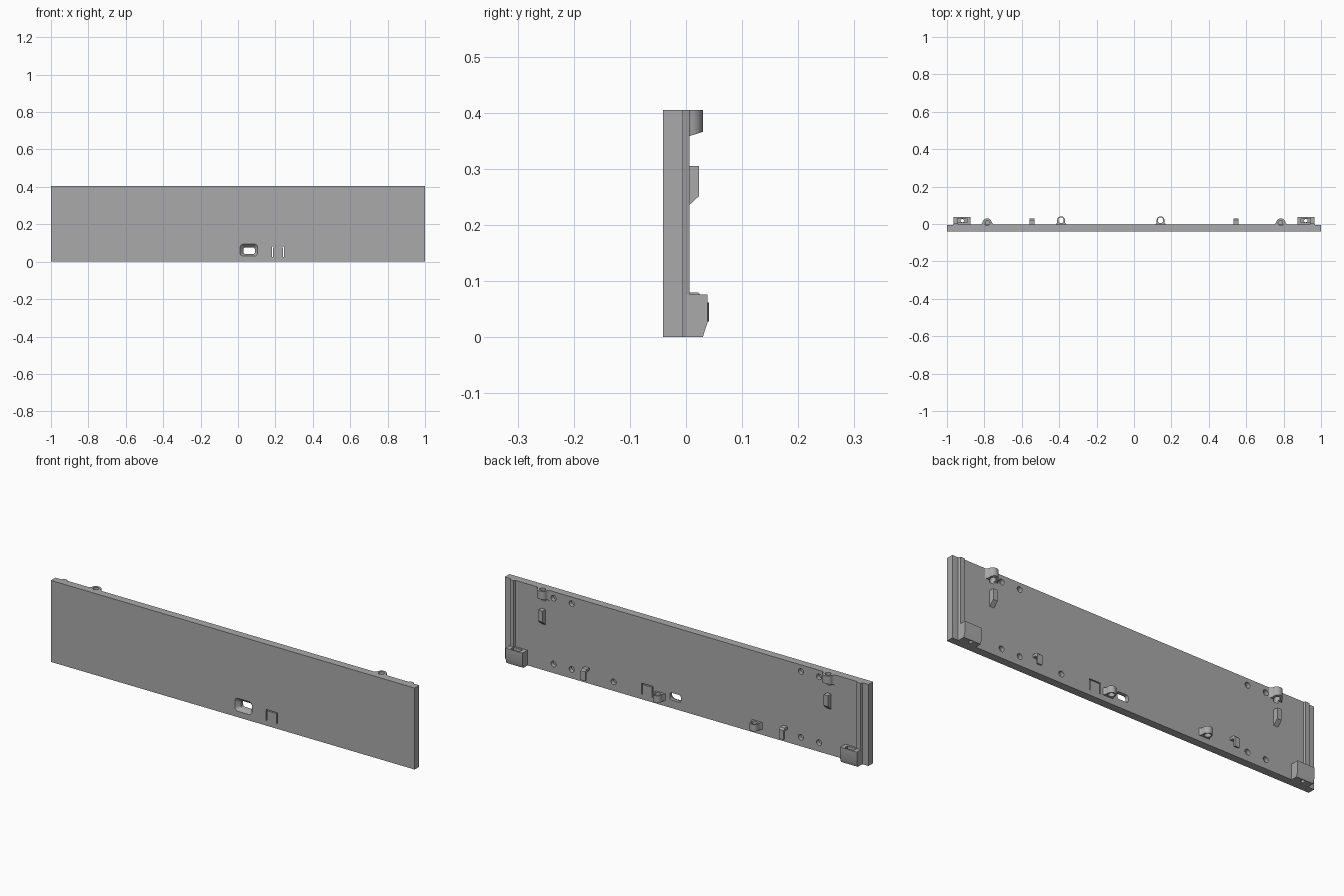
import bpy, bmesh
from math import sin, cos, pi

cube = bpy.data.objects.get("Cube")
if cube:
    bpy.data.objects.remove(cube, do_unlink=True)

grey = bpy.data.materials.new("mid_grey")
grey.use_nodes = True
COLOUR = (0.4, 0.4, 0.4, 1)
grey.diffuse_color = COLOUR
grey.node_tree.nodes["Principled BSDF"].inputs["Base Color"].default_value = COLOUR

FACE = -0.002   # rear surface of the panel
FRONT = -0.041
TOP = 0.405
ROOT = -0.012   # how deep attached parts sink into the panel


def arc(cx, cy, r, a0=0, a1=2 * pi, n=24, closed=True):
    steps = n if closed else n - 1
    return [(cx + r * cos(a0 + (a1 - a0) * i / steps),
             cy + r * sin(a0 + (a1 - a0) * i / steps)) for i in range(n)]


def rounded(cx, cy, w, h, r):
    pts = []
    for k, (sx, sy) in enumerate(((1, 1), (-1, 1), (-1, -1), (1, -1))):
        pts += arc(cx + sx * (w / 2 - r), cy + sy * (h / 2 - r), r,
                   k * pi / 2, (k + 1) * pi / 2, 6, False)
    return pts


def place(axis, a, b, t):
    return {"x": (t, a, b), "y": (a, t, b), "z": (a, b, t)}[axis]


def loft(name, first, last, axis, lo, hi):
    """Solid between two outlines lying across an axis."""
    bm = bmesh.new()
    rings = [[bm.verts.new(place(axis, a, b, t)) for a, b in pts]
             for pts, t in ((first, lo), (last, hi))]
    n = len(first)
    bm.faces.new(rings[0])
    bm.faces.new(rings[1])
    for i in range(n):
        j = (i + 1) % n
        bm.faces.new((rings[0][i], rings[0][j], rings[1][j], rings[1][i]))
    bmesh.ops.recalc_face_normals(bm, faces=bm.faces)
    mesh = bpy.data.meshes.new(name)
    bm.to_mesh(mesh)
    bm.free()
    mesh.materials.append(grey)
    ob = bpy.data.objects.new(name, mesh)
    bpy.context.collection.objects.link(ob)
    return ob


def prism(name, pts, axis, lo, hi):
    return loft(name, pts, pts, axis, lo, hi)


def box(name, x, y, z):
    return prism(name, [(x[0], y[0]), (x[1], y[0]), (x[1], y[1]), (x[0], y[1])], "z", *z)


def activate(ob):
    bpy.ops.object.select_all(action="DESELECT")
    ob.select_set(True)
    bpy.context.view_layer.objects.active = ob


def cut(target, cutter):
    activate(target)
    mod = target.modifiers.new("cut", "BOOLEAN")
    mod.operation, mod.solver, mod.object = "DIFFERENCE", "EXACT", cutter
    bpy.ops.object.modifier_apply(modifier=mod.name)
    bpy.data.objects.remove(cutter, do_unlink=True)


# Panel with low end strips and an upright rib near each end
half = [(1, FRONT), (1, -0.005), (0.968, -0.005), (0.964, 0.006),
        (0.943, 0.006), (0.94, FACE)]
panel = prism("panel", half + [(-x, y) for x, y in reversed(half)], "z", 0, TOP)
parts = [panel]

# Flared window through the panel
cut(panel, loft("window_cutter", rounded(0.058, 0.062, 0.095, 0.065, 0.018),
                rounded(0.06, 0.058, 0.06, 0.036, 0.01), "y", FRONT - 0.0005, -0.02))
cut(panel, prism("window_back_cutter", rounded(0.06, 0.058, 0.06, 0.036, 0.01),
                 "y", -0.025, 0.02))

# Spring button freed by a thin three-sided slot
outer, inner = (0.183, 0.245, 0.08), (0.188, 0.24, 0.075)
slot = [(outer[0], 0.025), (outer[0], outer[2]), (outer[1], outer[2]), (outer[1], 0.025),
        (inner[1], 0.025), (inner[1], inner[2]), (inner[0], inner[2]), (inner[0], 0.025)]
cut(panel, prism("button_slot_cutter", slot, "y", -0.06, 0.03))

# Blind peg holes in the rear
pegs = [(s * x, z) for s in (-1, 1) for x in (0.63, 0.73) for z in (0.045, 0.372)]
for x, z in pegs + [(0.4, 0.045)]:
    cut(panel, prism("peg_cutter", arc(x, z, 0.014), "y", -0.022, 0.02))

for s, side in ((-1, "right"), (1, "left")):
    # Screw ear at the top edge, sloping underneath
    cx = s * 0.785
    ear_outline = ([(cx + 0.036, ROOT), (cx + 0.036, FACE), (cx + 0.028, 0.003)]
                   + arc(cx, 0.005, 0.025, 0.1, pi - 0.1, 20, False)
                   + [(cx - 0.028, 0.003), (cx - 0.036, FACE), (cx - 0.036, ROOT)])
    ear = prism(side + "_screw_ear", ear_outline, "z", 0.356, TOP)
    for v in ear.data.vertices:
        if v.co.z < 0.38:
            v.co.z += 0.33 * max(v.co.y, 0)
    for target in (panel, ear):
        cut(target, prism("screw_cutter", arc(cx, 0.005, 0.014), "z", 0.345, TOP + 0.01))

    # Wedge stop below the ear
    wedge = [(ROOT, 0.305), (0.023, 0.305), (0.023, 0.251), (FACE, 0.228), (ROOT, 0.228)]
    stop = prism(side + "_wedge_stop", wedge, "x", cx - 0.012, cx + 0.012)

    # Cable hook
    hook = [(ROOT, 0.079), (0.022, 0.079), (0.03, 0.071), (0.03, 0.025),
            (0.021, 0.025), (0.021, 0.062), (0.016, 0.066), (ROOT, 0.066)]
    cable = prism(side + "_cable_hook", hook, "x", s * 0.545 - 0.013, s * 0.545 + 0.013)

    # Corner socket with an open pocket and a screw hole
    body = [(ROOT, 0), (0.03, 0), (0.038, 0.025), (0.038, 0.076), (ROOT, 0.076)]
    xs = sorted((s * 0.873, s * 0.966))
    socket = prism(side + "_corner_socket", body, "x", *xs)
    px = sorted((s * 0.893, s * 0.943))
    cut(socket, box("pocket_cutter", px, (0.008, 0.03), (0.03, 0.1)))
    cut(socket, prism("socket_hole_cutter", arc(s * 0.918, 0.018, 0.009), "z", -0.01, 0.05))
    parts += [ear, stop, cable, socket]

# Guide loops along the bottom
for cx, side in ((-0.39, "right"), (0.142, "left")):
    outline = ([(cx + 0.028, ROOT), (cx + 0.028, FACE), (cx + 0.022, 0.006)]
               + arc(cx, 0.02, 0.021, 0, pi, 16, False)
               + [(cx - 0.022, 0.006), (cx - 0.028, FACE), (cx - 0.028, ROOT)])
    loop = prism(side + "_guide_loop", outline, "z", 0.028, 0.062)
    cut(loop, prism("loop_cutter", rounded(cx, 0.02, 0.028, 0.028, 0.01), "z", 0, 0.1))
    parts.append(loop)

for ob in parts:
    activate(ob)
    bpy.ops.object.shade_smooth_by_angle(angle=0.6)
